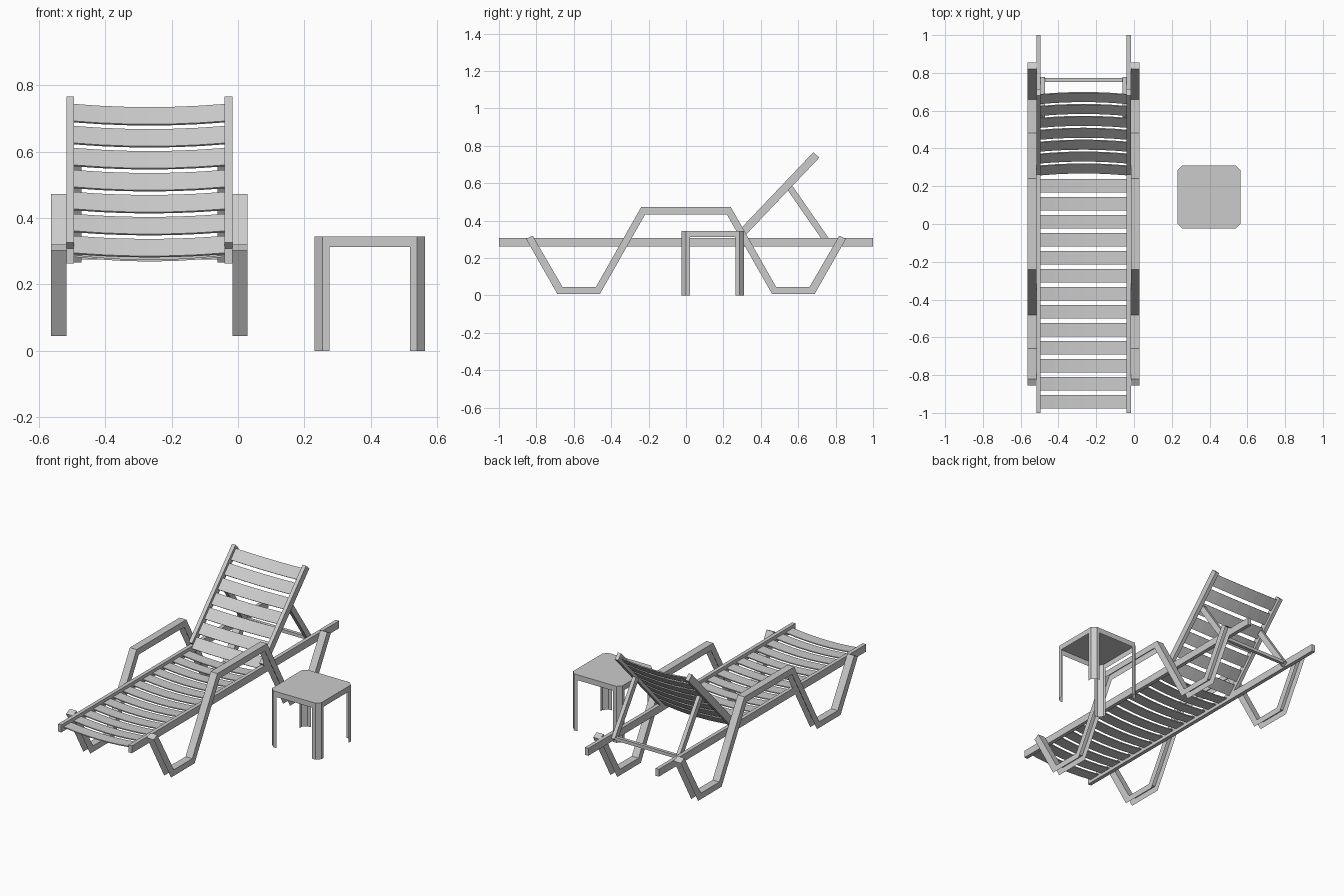
import bpy, bmesh
from mathutils import Vector

if "Cube" in bpy.data.objects:
    bpy.data.objects.remove(bpy.data.objects["Cube"])

CX = -0.267            # lounger centre line
SIDES = ((-1, "left"), (1, "right"))


def make(name, verts, faces, closed=True):
    me = bpy.data.meshes.new(name)
    me.from_pydata([tuple(v) for v in verts], [], faces)
    bm = bmesh.new()
    bm.from_mesh(me)
    bmesh.ops.recalc_face_normals(bm, faces=bm.faces)
    bm.to_mesh(me)
    bm.free()
    ob = bpy.data.objects.new(name, me)
    bpy.context.collection.objects.link(ob)
    return ob


def prism(name, profile, x0, x1):
    """Extrude a closed (y, z) profile from x0 to x1."""
    n = len(profile)
    verts = [(x, y, z) for x in (x0, x1) for y, z in profile]
    faces = [tuple(range(n)), tuple(range(n, 2 * n))]
    faces += [(i, (i + 1) % n, n + (i + 1) % n, n + i) for i in range(n)]
    return make(name, verts, faces)


def bar(name, a, b, width, x0, x1):
    """Straight bar between two (y, z) points."""
    a, b = Vector(a), Vector(b)
    d = (b - a).normalized()
    p = Vector((-d.y, d.x)) * width / 2
    return prism(name, [a + p, b + p, b - p, a - p], x0, x1)


def slat(name, centre, direction, width=0.071, thick=0.006, half=0.228, sag=0.014, segs=6):
    """Sagging slat; direction is its width axis in the y-z plane."""
    d = Vector((0, *direction)).normalized()
    n = Vector((0, -d.z, d.y))
    verts, faces = [], []
    for i in range(segs + 1):
        t = 2 * i / segs - 1
        c = Vector((CX + half * t, *centre)) - n * sag * (1 - t * t)
        for u, w in ((-1, -1), (1, -1), (1, 1), (-1, 1)):
            verts.append(c + d * u * width / 2 + n * w * thick / 2)
    for i in range(segs):
        for k in range(4):
            a, b = 4 * i + k, 4 * i + (k + 1) % 4
            faces.append((a, b, b + 4, a + 4))
    faces += [(0, 1, 2, 3), tuple(range(4 * segs, 4 * segs + 4))]
    return make(name, verts, faces)


def channel(name, upper, lower, x0, x1):
    """Open sheet channel: web on the upper path, two side walls, end caps."""
    n = len(upper)
    verts = [(x, y, z) for path, x in ((lower, x0), (upper, x0), (upper, x1), (lower, x1))
             for y, z in path]
    faces = [(k * n + i, k * n + i + 1, (k + 1) * n + i + 1, (k + 1) * n + i)
             for k in range(3) for i in range(n - 1)]
    faces += [(i, n + i, 2 * n + i, 3 * n + i) for i in (0, n - 1)]
    return make(name, verts, faces)


# Leg and armrest path, front half then mirrored to the back
up = [(-0.82, 0.32), (-0.66, 0.045), (-0.482, 0.045), (-0.24, 0.472)]
low = [(-0.855, 0.302), (-0.688, 0.008), (-0.46, 0.008), (-0.218, 0.434)]
up += [(-y, z) for y, z in reversed(up)]
low += [(-y, z) for y, z in reversed(low)]

for s, side in SIDES:
    def span(a, b):
        return sorted((CX + s * a, CX + s * b))
    channel(f"leg_and_armrest_{side}", up, low, *span(0.25, 0.296))
    bar(f"side_rail_{side}", (-1, 0.2855), (1, 0.2855), 0.045, *span(0.227, 0.25))
    bar(f"backrest_rail_{side}", (0.278, 0.311), (0.697, 0.7515), 0.043, *span(0.227, 0.25))
    bar(f"backrest_brace_{side}", (0.556, 0.575), (0.764, 0.275), 0.034, *span(0.205, 0.228))

# Crossbar joining the braces
bar("brace_crossbar", (0.752, 0.285), (0.772, 0.285), 0.02, CX - 0.21, CX + 0.21)

# Seat slats
for i in range(13):
    slat(f"seat_slat_{i + 1}", (0.203 - i * 0.0953, 0.286), (1, 0))

# Backrest slats
for i in range(7):
    slat(f"backrest_slat_{i + 1}", (0.662 - i * 0.063, 0.716 - i * 0.0662), (0.69, 0.725))

# Side table: chamfered top, skirt and folded sheet legs
TX, TY, H, C, F, TOP, SKIRT = 0.3965, 0.143, 0.1665, 0.024, 0.045, 0.345, 0.312
ring = []              # outline: leg edge, chamfer start, chamfer end, leg edge per corner
for sx, sy in ((1, 1), (-1, 1), (-1, -1), (1, -1)):
    pts = [(H, H - F), (H, H - C), (H - C, H), (H - F, H)]
    if sx * sy < 0:
        pts.reverse()
    ring += [(TX + sx * x, TY + sy * y) for x, y in pts]
n = len(ring)
verts = [(x, y, z) for z in (TOP, SKIRT, 0) for x, y in ring]
faces = [tuple(range(n))]
for i in range(n):
    j = (i + 1) % n
    faces.append((i, j, n + j, n + i))
    if i % 4 != 3:
        faces.append((n + i, n + j, 2 * n + j, 2 * n + i))
make("side_table", verts, faces)
